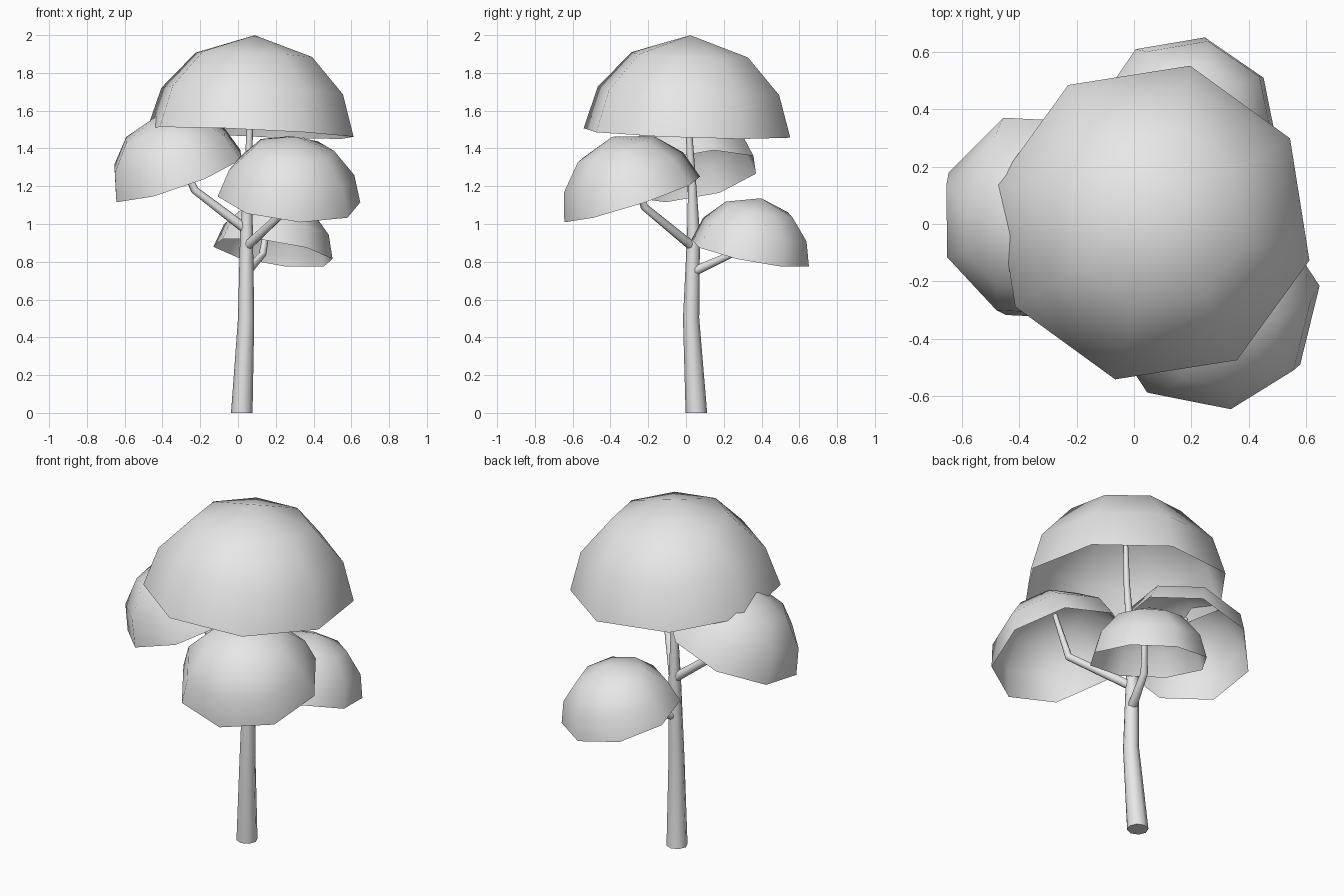
import bpy, bmesh, math
from mathutils import Vector

cube = bpy.data.objects.get("Cube")
if cube:
    bpy.data.objects.remove(cube, do_unlink=True)

GREY = (0.8, 0.8, 0.8, 1.0)
mat = bpy.data.materials.new("plain_grey")
mat.use_nodes = True
mat.diffuse_color = GREY
mat.node_tree.nodes["Principled BSDF"].inputs["Base Color"].default_value = GREY


def finish(name, bm):
    bmesh.ops.recalc_face_normals(bm, faces=bm.faces)
    mesh = bpy.data.meshes.new(name)
    bm.to_mesh(mesh)
    bm.free()
    obj = bpy.data.objects.new(name, mesh)
    bpy.context.collection.objects.link(obj)
    mesh.materials.append(mat)
    bpy.ops.object.select_all(action='DESELECT')
    obj.select_set(True)
    bpy.context.view_layer.objects.active = obj
    bpy.ops.object.shade_smooth_by_angle(angle=math.radians(60))
    return obj


def bridge(bm, a, b):
    n = len(a)
    for i in range(n):
        j = (i + 1) % n
        bm.faces.new((a[i], a[j], b[j], b[i]))


def ring(bm, centre, radius, rot, sides, phase=0.0):
    verts = []
    for i in range(sides):
        t = phase + math.tau * i / sides
        p = Vector((radius * math.cos(t), radius * math.sin(t), 0))
        verts.append(bm.verts.new(centre + rot @ p))
    return verts


# Open eight-sided canopy shell, tilted along its axis
def dome(name, centre, radius, height, axis, phase):
    bm = bmesh.new()
    n = Vector(axis).normalized()
    rot = Vector((0, 0, 1)).rotation_difference(n)
    c = Vector(centre)
    rings = [ring(bm, c + n * height * h, radius * r, rot, 8, math.radians(phase))
             for r, h in ((1, 0), (0.878, 0.43), (0.564, 0.8))]
    for a, b in zip(rings, rings[1:]):
        bridge(bm, a, b)
    apex = bm.verts.new(c + n * height)
    top = rings[-1]
    for i in range(8):
        bm.faces.new((top[i], top[(i + 1) % 8], apex))
    obj = finish(name, bm)
    # Keep the shell normals pointing outward
    me = obj.data
    if me.polygons[0].normal.dot(me.polygons[0].center - c) < 0:
        me.flip_normals()


# Tapered tube through points (x, y, z, radius)
def limb(name, path, sides=8):
    bm = bmesh.new()
    pts = [Vector(p[:3]) for p in path]
    rings = []
    for i, p in enumerate(pts):
        d = pts[min(i + 1, len(pts) - 1)] - pts[max(i - 1, 0)]
        if i == 0 and p.z == 0:
            d = Vector((0, 0, 1))
        rot = Vector((0, 0, 1)).rotation_difference(d.normalized())
        rings.append(ring(bm, p, path[i][3], rot, sides))
    for a, b in zip(rings, rings[1:]):
        bridge(bm, a, b)
    bm.faces.new(rings[0])
    bm.faces.new(rings[-1])
    finish(name, bm)


# Trunk
limb("trunk", [(0.02, 0.055, 0, 0.057), (0.043, 0.027, 0.5, 0.043),
               (0.045, 0.04, 0.95, 0.034), (0.052, 0.033, 1.2, 0.022),
               (0.062, 0.015, 1.5, 0.017), (0.07, 0.01, 1.85, 0.012)])

# Branches, each bending up into its canopy
limb("front_branch", [(0.045, 0.035, 0.88, 0.026), (0.27, -0.22, 1.09, 0.021),
                      (0.29, -0.31, 1.38, 0.013)])
limb("side_branch", [(0.045, 0.04, 0.97, 0.026), (-0.23, 0.03, 1.18, 0.021),
                     (-0.36, 0.0, 1.46, 0.013)])
limb("back_branch", [(0.05, 0.045, 0.75, 0.026), (0.13, 0.24, 0.84, 0.02),
                     (0.17, 0.29, 1.07, 0.013)])

# Canopies
dome("top_canopy", (0.065, 0.005, 1.482), 0.563, 0.518, (0.045, 0.035, 1), -13.5)
dome("side_canopy", (-0.315, 0.02, 1.253), 0.378, 0.345, (-0.35, -0.18, 1), 21.5)
dome("front_canopy", (0.27, -0.285, 1.13), 0.384, 0.35, (0.1, -0.32, 1), 10)
dome("back_canopy", (0.185, 0.34, 0.847), 0.325, 0.298, (0.147, 0.2, 1), 33)
